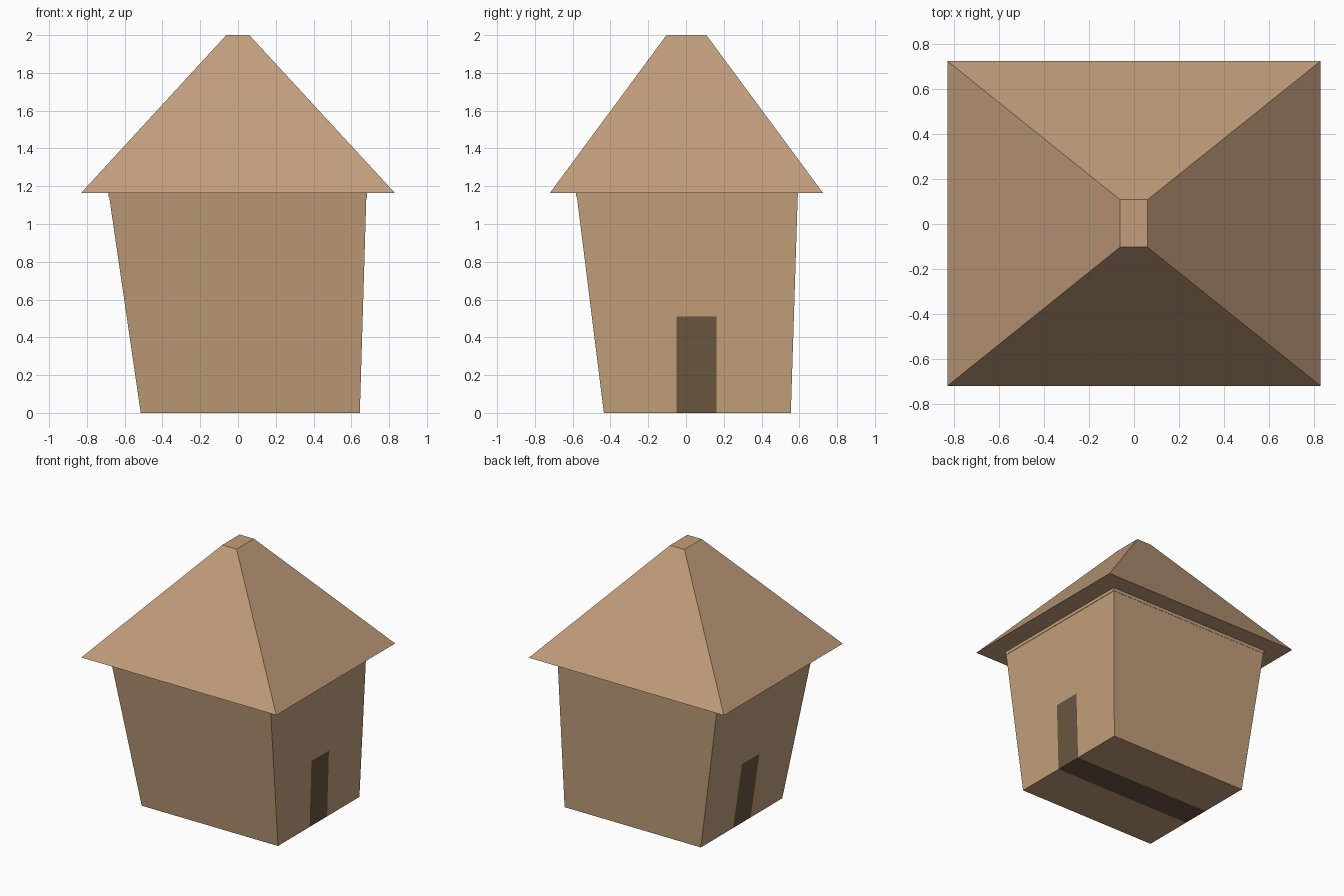
import bpy, bmesh

if "Cube" in bpy.data.objects:
    bpy.data.objects.remove(bpy.data.objects["Cube"])


def material(name, rgb):
    m = bpy.data.materials.new(name)
    m.diffuse_color = (*rgb, 1.0)
    m.use_nodes = True
    m.node_tree.nodes["Principled BSDF"].inputs["Base Color"].default_value = m.diffuse_color
    return m


roof_tan = material("roof_tan", (0.540, 0.342, 0.202))
wall_tan = material("wall_tan", (0.535, 0.346, 0.195))
door_brown = material("door_brown", (0.144, 0.094, 0.050))


def frustum(bm, low, high):
    """Tapered box; each end is (x0, x1, y0, y1, z)."""
    rings = []
    for x0, x1, y0, y1, z in (low, high):
        rings.append([bm.verts.new((x, y, z)) for x, y in
                      ((x0, y0), (x1, y0), (x1, y1), (x0, y1))])
    a, b = rings
    bm.faces.new(a[::-1])
    bm.faces.new(b)
    for i in range(4):
        j = (i + 1) % 4
        bm.faces.new((a[i], a[j], b[j], b[i]))


def finish(bm, name, mats):
    bm.normal_update()
    me = bpy.data.meshes.new(name)
    bm.to_mesh(me)
    bm.free()
    for m in mats:
        me.materials.append(m)
    ob = bpy.data.objects.new(name, me)
    bpy.context.collection.objects.link(ob)
    return ob


# Leaning walls, cut along the door outline
bm = bmesh.new()
frustum(bm, (-0.515, 0.645, -0.435, 0.555, 0.0),
        (-0.685, 0.68, -0.58, 0.592, 1.165))
D0, D1, DZ = -0.05, 0.162, 0.51
for co, no in (((0, D0, 0), (0, 1, 0)), ((0, D1, 0), (0, 1, 0)), ((0, 0, DZ), (0, 0, 1))):
    bmesh.ops.bisect_plane(bm, geom=bm.verts[:] + bm.edges[:] + bm.faces[:],
                           plane_co=co, plane_no=no)
bm.normal_update()
# Door colour on both side walls and in a band across the underside
for f in bm.faces:
    c = f.calc_center_median()
    if D0 < c.y < D1 and c.z < DZ and abs(f.normal.y) < 0.5:
        f.material_index = 1
finish(bm, "walls", [wall_tan, door_brown])

# Thin trim band under the eaves
bm = bmesh.new()
frustum(bm, (-0.684, 0.682, -0.580, 0.593, 1.14), (-0.687, 0.682, -0.583, 0.593, 1.165))
finish(bm, "eave_trim", [wall_tan])

# Hipped roof with a small flat top
bm = bmesh.new()
frustum(bm, (-0.83, 0.83, -0.72, 0.725, 1.165), (-0.062, 0.06, -0.103, 0.108, 2.0))
finish(bm, "roof", [roof_tan])
